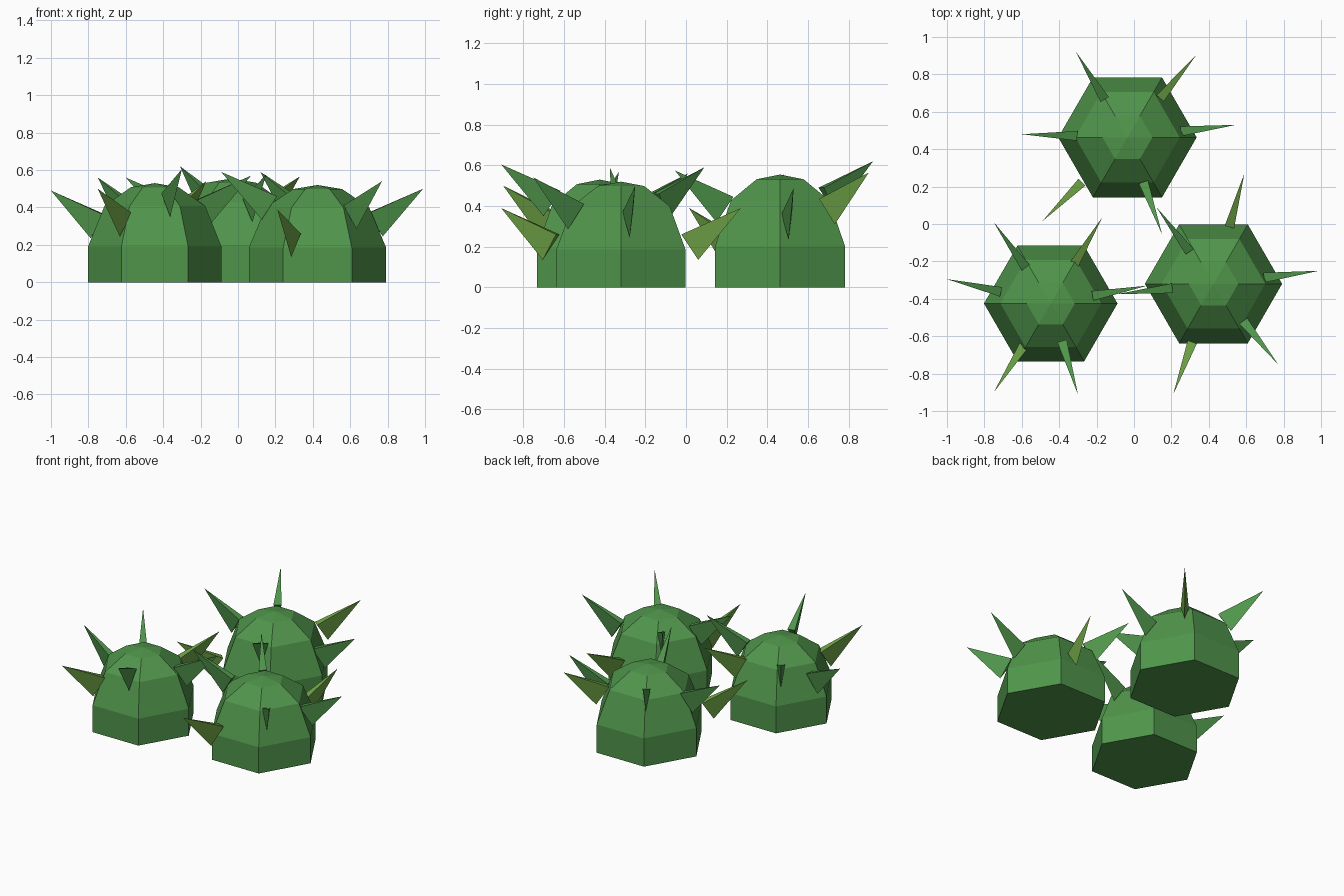
import bpy
import math
from mathutils import Vector

if "Cube" in bpy.data.objects:
    bpy.data.objects.remove(bpy.data.objects["Cube"])


def material(name, rgb):
    m = bpy.data.materials.new(name)
    m.diffuse_color = (*rgb, 1.0)
    m.use_nodes = True
    m.node_tree.nodes["Principled BSDF"].inputs["Base Color"].default_value = m.diffuse_color
    return m


GREEN = material("cactus_green", (0.08, 0.30, 0.07))
LIME = material("yellow_green", (0.155, 0.36, 0.06))


def mesh_object(name, verts, faces, mat):
    me = bpy.data.meshes.new(name)
    me.from_pydata(verts, [], faces)
    me.materials.append(mat)
    ob = bpy.data.objects.new(name, me)
    bpy.context.collection.objects.link(ob)
    return ob


# Six-sided dome: straight wall, two tapering rings and an apex
def dome(name, cx, cy, radius, base_z, top_z):
    rise = top_z - base_z
    rings = [(1, 0), (1, base_z), (0.755, base_z + 0.64 * rise),
             (0.36, base_z + 0.935 * rise)]
    verts = []
    for scale, z in rings:
        for i in range(6):
            a = math.radians(60 * i)
            verts.append((cx + radius * scale * math.cos(a),
                          cy + radius * scale * math.sin(a), z))
    verts.append((cx, cy, top_z))
    faces = [tuple(reversed(range(6)))]
    for i in range(6):
        j = (i + 1) % 6
        for k in (0, 6, 12):
            faces.append((k + i, k + j, k + j + 6, k + i + 6))
        faces.append((18 + i, 18 + j, 24))
    mesh_object(name, verts, faces, GREEN)


# Thin three-sided spike: flat upper face, keel underneath, pointing outward
def spike(name, cx, cy, tip, mat):
    tip = Vector(tip)
    out = Vector((tip.x - cx, tip.y - cy, 0)).normalized()
    side = Vector((-out.y, out.x, 0)) * 0.026
    up = Vector((0, 0, 1))
    upper = tip - out * 0.297 - up * 0.13
    keel = tip - out * 0.218 - up * 0.255
    verts = [upper + side, upper - side, keel, tip]
    mesh_object(name, verts, [(0, 1, 2), (1, 0, 3), (2, 1, 3), (0, 2, 3)], mat)


# Each plant: centre, radius, wall height, top, green tips, yellow-green tips
plants = {
    "left": (-0.445, -0.425, 0.357, 0.19, 0.53,
             [(-1.0, -0.295, 0.49), (-0.75, 0.01, 0.56), (0.07, -0.33, 0.57),
              (-0.30, -0.91, 0.605)],
             [(-0.17, 0.035, 0.54), (-0.75, -0.90, 0.50)]),
    "right": (0.425, -0.32, 0.367, 0.185, 0.52,
              [(0.12, 0.09, 0.59), (0.99, -0.25, 0.50), (0.77, -0.75, 0.54),
               (-0.09, -0.375, 0.59)],
              [(0.59, 0.27, 0.39), (0.21, -0.91, 0.39)]),
    "back": (-0.035, 0.463, 0.37, 0.20, 0.555,
             [(-0.31, 0.92, 0.62), (0.545, 0.53, 0.49), (0.15, -0.055, 0.575),
              (-0.60, 0.48, 0.56)],
             [(0.33, 0.90, 0.565), (-0.49, 0.015, 0.39)]),
}

for label, (cx, cy, r, bz, tz, green, lime) in plants.items():
    dome(f"{label}_dome", cx, cy, r, bz, tz)
    for i, tip in enumerate(green):
        spike(f"{label}_green_spike_{i + 1}", cx, cy, tip, GREEN)
    for i, tip in enumerate(lime):
        spike(f"{label}_yellow_green_spike_{i + 1}", cx, cy, tip, LIME)
